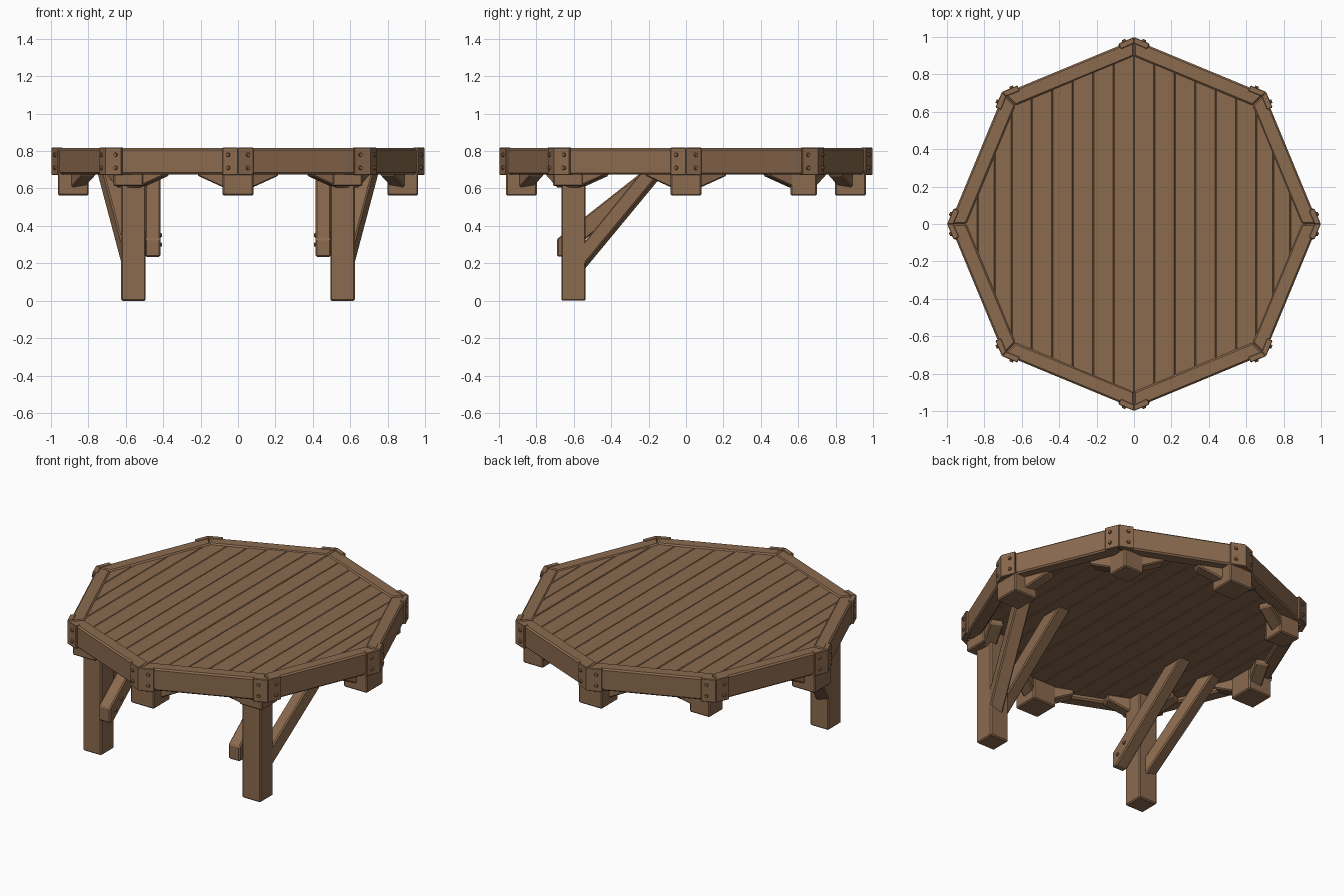
import bpy, bmesh, random
from math import sin, cos, pi
from mathutils import Vector

random.seed(4)
if "Cube" in bpy.data.objects:
    bpy.data.objects.remove(bpy.data.objects["Cube"])

wood = bpy.data.materials.new("brown wood")
wood.use_nodes = True
brown = (0.26, 0.145, 0.078, 1)
wood.diffuse_color = brown
bsdf = wood.node_tree.nodes["Principled BSDF"]
bsdf.inputs["Base Color"].default_value = brown
bsdf.inputs["Roughness"].default_value = 0.9

BOTTOM, TOP, RADIUS = 0.675, 0.815, 0.985
UP = Vector((0, 0, 1))


def finish(name, bm, bevel):
    bmesh.ops.recalc_face_normals(bm, faces=bm.faces)
    mesh = bpy.data.meshes.new(name)
    bm.to_mesh(mesh)
    bm.free()
    mesh.materials.append(wood)
    ob = bpy.data.objects.new(name, mesh)
    bpy.context.collection.objects.link(ob)
    if bevel:
        mod = ob.modifiers.new("worn edges", "BEVEL")
        mod.width, mod.segments = bevel, 1
    return ob


def solid(name, points, sweep, bevel=0.007):
    """Sweep a flat outline along a vector."""
    bm = bmesh.new()
    face = bm.faces.new([bm.verts.new(p) for p in points])
    out = bmesh.ops.extrude_face_region(bm, geom=[face])
    verts = [g for g in out["geom"] if isinstance(g, bmesh.types.BMVert)]
    bmesh.ops.translate(bm, verts=verts, vec=sweep)
    return finish(name, bm, bevel)


def block(name, x, y, width, z0, z1):
    h = width / 2
    pts = [(x - h, y - h, z0), (x + h, y - h, z0), (x + h, y + h, z0), (x - h, y + h, z0)]
    return solid(name, pts, UP * (z1 - z0))


def bolt(name, pos, direction):
    bm = bmesh.new()
    bmesh.ops.create_cone(bm, cap_ends=True, segments=8, radius1=0.014, radius2=0.009, depth=0.018)
    ob = finish(name, bm, 0)
    ob.location = pos
    ob.rotation_euler = Vector(direction).to_track_quat("Z", "Y").to_euler()


def corner(i, r):
    a = i * pi / 4
    return Vector((r * cos(a), r * sin(a), 0))


# Deck planks run front to back; each is cut to the octagon
deck = 0.925
kink = deck * cos(pi / 4)


def reach(x):
    x = abs(x)
    if x < kink:
        return deck + (kink - deck) * x / kink
    return kink * (deck - x) / (deck - kink)


half = [kink * k / 6 for k in range(7)] + [kink + (deck - kink) * k / 3 for k in (1, 2, 3)]
cuts = [-x for x in reversed(half[1:])] + half
for a, b in zip(cuts, cuts[1:]):
    pts = []
    for x, s in ((a, -1), (b, -1), (b, 1), (a, 1)):
        p = Vector((x, s * reach(x), 0.70))
        if not pts or (p - pts[-1]).length > 0.001:
            pts.append(p)
    if (pts[0] - pts[-1]).length < 0.001:
        pts.pop()
    solid("deck_plank", pts, UP * (0.108 + random.uniform(-0.002, 0.002)), 0.004)

for i in range(8):
    # Mitred rim beam
    quad = [corner(i, RADIUS), corner(i + 1, RADIUS), corner(i + 1, RADIUS - 0.09), corner(i, RADIUS - 0.09)]
    solid("rim_beam", [p + UP * BOTTOM for p in quad], UP * (TOP - BOTTOM), 0.009)

    # Support under the corner: a leg at the two front diagonals, a stub elsewhere
    tip = corner(i, RADIUS)
    diagonal = i % 2 == 1
    has_leg = i in (5, 7)
    base = corner(i, 0.88)
    if diagonal:
        base = Vector((0.585 * (1 if tip.x > 0 else -1), 0.63 * (1 if tip.y > 0 else -1), 0))
    if has_leg:
        block("leg", base.x * 0.955, base.y * 0.955, 0.13, 0, 0.70)
        block("leg_cap", base.x, base.y, 0.16, 0.612, 0.70)
    else:
        block("corner_stub", base.x, base.y, 0.14 if diagonal else 0.165, 0.562, 0.70)

    for step in (-1, 1):
        along = (corner(i + step, RADIUS) - tip).normalized()
        out = (corner(i, 1) + corner(i + step, 1)).normalized()

        # Knee brace following the rim
        profile = [(0, 0.70), (0.22, 0.70), (0.22, 0.668), (0.07, 0.605), (0, 0.605)]
        pts = [base + along * s + UP * z - out * 0.04 for s, z in profile]
        solid("knee_brace", pts, out * 0.08)

        # Half of the corner strap with its bolts
        end = tip + along * 0.085
        strap = [tip - corner(i, 0.02), corner(i, RADIUS + 0.013), end + out * 0.012, end - out * 0.02]
        solid("corner_strap", [p + UP * 0.672 for p in strap], UP * 0.146, 0.003)
        for z in (0.71, 0.78):
            bolt("strap_bolt", tip + along * 0.052 + out * 0.013 + UP * z, out)

for side in (-1, 1):
    # Outer brace rises from the leg towards the side corner
    profile = [(-0.58, 0.12), (-0.10, 0.70), (-0.205, 0.70), (-0.58, 0.24)]
    pts = [(side * (0.54 + 0.32 * (y + 0.53)), y, z) for y, z in profile]
    solid("outer_brace", pts, Vector((side * 0.08, -0.025, 0)))

    # Inner brace passes beside the leg and runs straight back
    profile = [(-0.69, 0.33), (-0.69, 0.235), (-0.655, 0.235), (-0.075, 0.70), (-0.22, 0.70)]
    pts = [(side * 0.415, y, z) for y, z in profile]
    solid("inner_brace", pts, Vector((side * 0.08, 0, 0)))
    for y, z in ((-0.64, 0.30), (-0.58, 0.35)):
        bolt("brace_bolt", (side * 0.415, y, z), (-side, 0, 0))
